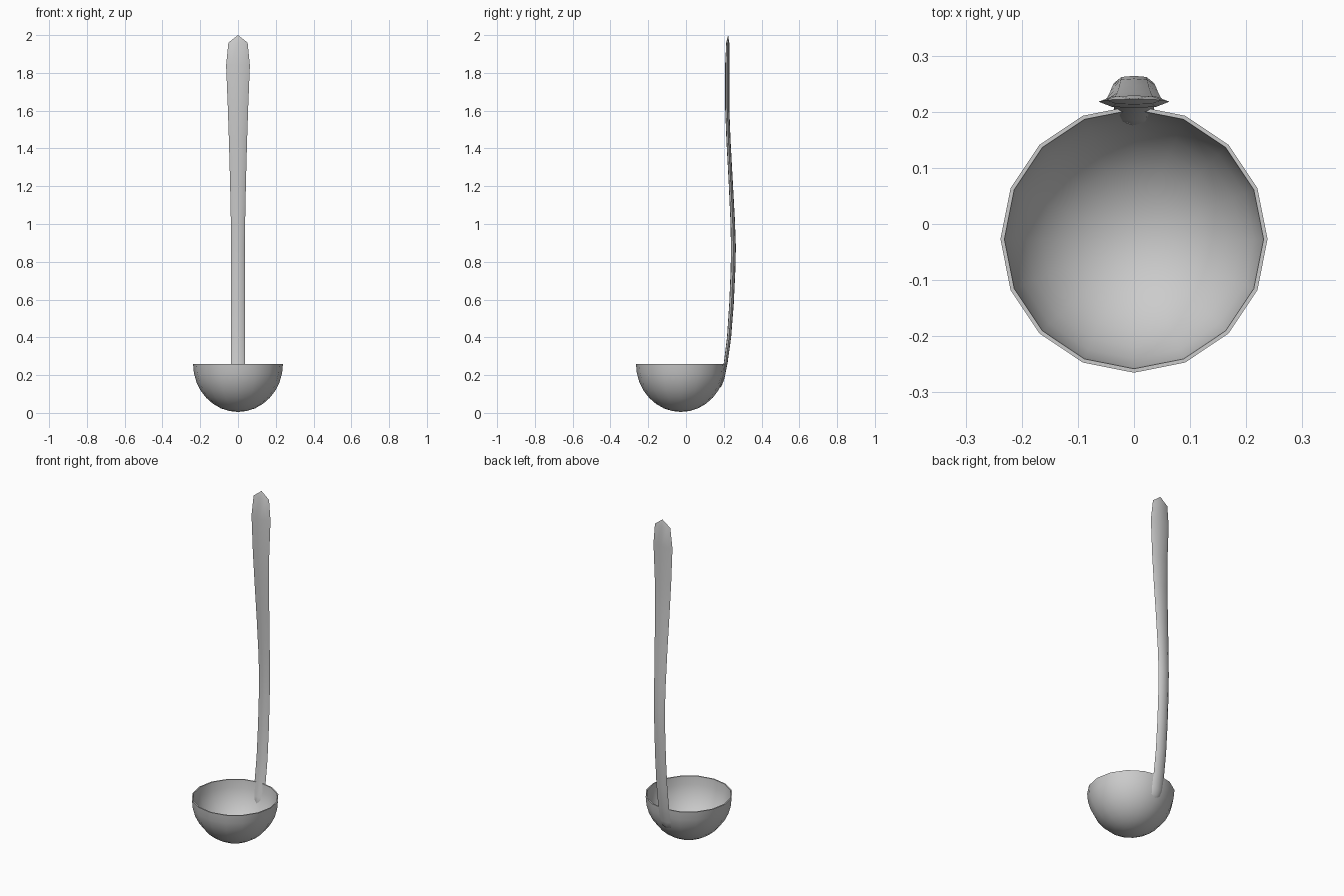
import bpy, bmesh
from math import sin, cos, pi, radians

if "Cube" in bpy.data.objects:
    bpy.data.objects.remove(bpy.data.objects["Cube"])


def make_object(name, bm, angle):
    bmesh.ops.recalc_face_normals(bm, faces=bm.faces[:])
    mesh = bpy.data.meshes.new(name)
    bm.to_mesh(mesh)
    bm.free()
    obj = bpy.data.objects.new(name, mesh)
    bpy.context.collection.objects.link(obj)
    bpy.ops.object.select_all(action='DESELECT')
    obj.select_set(True)
    bpy.context.view_layer.objects.active = obj
    bpy.ops.object.shade_smooth_by_angle(angle=radians(angle))
    return obj


def skin_rings(bm, rings):
    """Bridge rings in order; a one-vertex ring closes to a point."""
    for a, b in zip(rings, rings[1:]):
        n = max(len(a), len(b))
        for i in range(n):
            j = (i + 1) % n
            quad = [a[i % len(a)], a[j % len(a)], b[j % len(b)], b[i % len(b)]]
            bm.faces.new(list(dict.fromkeys(quad)))


# Bowl: 16-sided, thin-walled half ellipsoid, outside then inside
SIDES, STEPS, BOWL_Y, RIM_Z = 16, 8, -0.027, 0.26
WALL = 0.007


def bowl_ring(bm, radius, z):
    if radius < 1e-4:
        return [bm.verts.new((0, BOWL_Y, z))]
    return [bm.verts.new((radius * cos(2 * pi * i / SIDES),
                          BOWL_Y + radius * sin(2 * pi * i / SIDES), z))
            for i in range(SIDES)]


bm = bmesh.new()
rings = []
for k in range(STEPS + 1):
    a = pi / 2 * (1 - k / STEPS)
    rings.append(bowl_ring(bm, 0.238 * cos(a), RIM_Z - 0.255 * sin(a)))
for k in range(STEPS + 1):
    a = pi / 2 * k / STEPS
    rings.append(bowl_ring(bm, (0.238 - WALL) * cos(a), RIM_Z - (0.255 - WALL) * sin(a)))
skin_rings(bm, rings)
make_object("bowl", bm, 40)

# Handle: flat lens section swept along an S-curve: (y, z, half width, half depth)
STATIONS = [
    (0.183, 0.145, 0.028, 0.007),
    (0.194, 0.18, 0.035, 0.009),
    (0.211, 0.27, 0.036, 0.010),
    (0.228, 0.40, 0.036, 0.011),
    (0.241, 0.58, 0.036, 0.012),
    (0.249, 0.76, 0.036, 0.0125),
    (0.251, 0.88, 0.036, 0.013),
    (0.247, 1.02, 0.038, 0.012),
    (0.237, 1.22, 0.042, 0.011),
    (0.225, 1.44, 0.048, 0.011),
    (0.218, 1.62, 0.054, 0.011),
    (0.218, 1.84, 0.063, 0.011),
    (0.221, 1.96, 0.051, 0.008),
]
SECTION = [(1, 0), (0.62, 0.85), (0, 1), (-0.62, 0.85),
           (-1, 0), (-0.62, -0.85), (0, -1), (0.62, -0.85)]
bm = bmesh.new()
rings = [[bm.verts.new((0, 0.179, 0.132))]]
rings += [[bm.verts.new((w * u, y + d * v, z)) for u, v in SECTION]
          for y, z, w, d in STATIONS]
rings.append([bm.verts.new((0, 0.223, 2.0))])
skin_rings(bm, rings)
make_object("handle", bm, 60)
